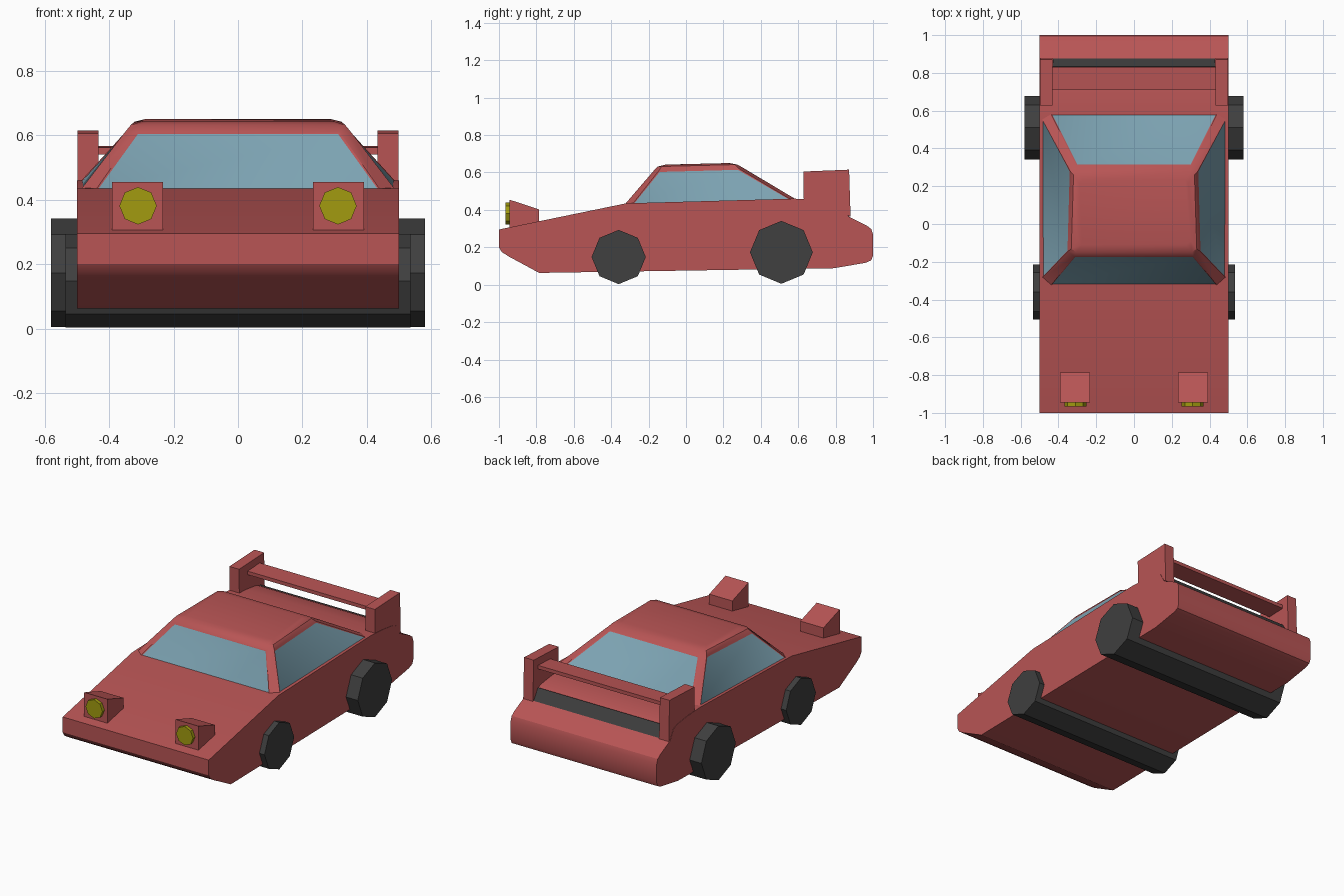
import bpy, bmesh, math

if "Cube" in bpy.data.objects:
    bpy.data.objects.remove(bpy.data.objects["Cube"])


def material(name, r, g, b):
    m = bpy.data.materials.new(name)
    m.diffuse_color = (r, g, b, 1)
    m.use_nodes = True
    m.node_tree.nodes["Principled BSDF"].inputs["Base Color"].default_value = m.diffuse_color
    return m


red = material("red_paint", 0.48, 0.09, 0.09)
glass = material("blue_glass", 0.20, 0.36, 0.44)
dark = material("dark_rubber", 0.05, 0.05, 0.05)
yellow = material("yellow_lamp", 0.36, 0.33, 0.005)


def finish(name, bm, *mats):
    bmesh.ops.recalc_face_normals(bm, faces=bm.faces)
    me = bpy.data.meshes.new(name)
    bm.to_mesh(me)
    bm.free()
    for m in mats:
        me.materials.append(m)
    ob = bpy.data.objects.new(name, me)
    bpy.context.collection.objects.link(ob)
    return ob


def smooth(ob, degrees):
    bpy.ops.object.select_all(action='DESELECT')
    ob.select_set(True)
    bpy.context.view_layer.objects.active = ob
    bpy.ops.object.shade_smooth_by_angle(angle=math.radians(degrees))


def extrude_profile(name, profile, x0, x1, mat):
    """Side profile in (y, z), extruded from x0 to x1."""
    bm = bmesh.new()
    face = bm.faces.new([bm.verts.new((x0, y, z)) for y, z in profile])
    ext = bmesh.ops.extrude_face_region(bm, geom=[face])
    moved = [v for v in ext["geom"] if isinstance(v, bmesh.types.BMVert)]
    bmesh.ops.translate(bm, verts=moved, vec=(x1 - x0, 0, 0))
    return finish(name, bm, mat)


def octagon(name, radius, depth, location, rotation, mat):
    bpy.ops.mesh.primitive_cylinder_add(vertices=8, radius=radius, depth=depth,
                                        location=location, rotation=rotation)
    ob = bpy.context.object
    ob.name = name
    ob.data.materials.append(mat)


# Wedge-shaped body shell
body = extrude_profile("body", [
    (-1.0, 0.295), (-1.0, 0.20), (-0.985, 0.175), (-0.95, 0.152), (-0.785, 0.063),
    (0.79, 0.088), (0.96, 0.117), (0.99, 0.13), (1.0, 0.155), (1.0, 0.27),
    (0.99, 0.298), (0.965, 0.317), (0.868, 0.365), (0.835, 0.425), (0.80, 0.44),
    (0.70, 0.453), (0.58, 0.46), (-0.32, 0.435)], -0.5, 0.5, red)
smooth(body, 28)

# Dark rear panel
extrude_profile("rear_panel", [(0.833, 0.432), (0.875, 0.365), (0.85, 0.36), (0.81, 0.42)],
                -0.43, 0.43, dark)

# Cabin: eight-sided rings, with short corner sides acting as pillars
rings = [  # front x, side x, front y, side front y, side rear y, rear y, rear x, z front, z rear
    (0.44, 0.487, -0.325, -0.285, 0.555, 0.585, 0.44, 0.432, 0.458),
    (0.315, 0.35, -0.172, -0.145, 0.28, 0.31, 0.305, 0.61, 0.622),
    (0.308, 0.332, -0.15, -0.13, 0.26, 0.275, 0.298, 0.632, 0.642),
    (0.275, 0.30, -0.11, -0.09, 0.215, 0.235, 0.27, 0.642, 0.65)]
bm = bmesh.new()
loops = []
for fx, sx, fy, sf, sr, ry, rx, zf, zr in rings:
    half = [(fx, fy, zf), (sx, sf, zf), (sx - 0.012 * (zf > 0.5), sr, zr), (rx, ry, zr)]
    pts = half + [(-x, y, z) for x, y, z in reversed(half)]
    loops.append([bm.verts.new(p) for p in pts])
panes = []
for level, (lo, hi) in enumerate(zip(loops, loops[1:])):
    for i in range(8):
        j = (i + 1) % 8
        f = bm.faces.new((lo[i], lo[j], hi[j], hi[i]))
        if level == 0 and i in (1, 3, 5, 7):
            panes.append(f)
bm.faces.new(loops[-1])
bm.faces.new(loops[0])
bmesh.ops.recalc_face_normals(bm, faces=bm.faces)
bmesh.ops.inset_individual(bm, faces=panes, thickness=0.008, depth=-0.003)
for f in panes:
    f.material_index = 1
smooth(finish("cabin", bm, red, glass), 32)

# Rear wing blade
extrude_profile("wing_blade", [(0.71, 0.54), (0.83, 0.545), (0.83, 0.567), (0.71, 0.562)],
                -0.44, 0.44, red)

# Wing end plates, pop-up headlights
for side, s in (("left", -1), ("right", 1)):
    extrude_profile(f"wing_plate_{side}",
                    [(0.63, 0.435), (0.80, 0.40), (0.88, 0.363), (0.872, 0.615), (0.627, 0.605)],
                    s * 0.432, s * 0.498, red)
    extrude_profile(f"headlight_housing_{side}",
                    [(-0.945, 0.30), (-0.945, 0.455), (-0.785, 0.402), (-0.785, 0.32)],
                    s * 0.233, s * 0.391, red)
    octagon(f"headlight_lamp_{side}", 0.058, 0.04, (s * 0.31, -0.945, 0.381),
            (math.pi / 2, 0, 0), yellow)

# Wheel pairs, each one full-width octagonal roller
octagon("front_wheels", 0.145, 1.07, (0, -0.36, 0.148), (0, math.pi / 2, 0), dark)
octagon("rear_wheels", 0.168, 1.16, (0, 0.51, 0.173), (0, math.pi / 2, 0), dark)
